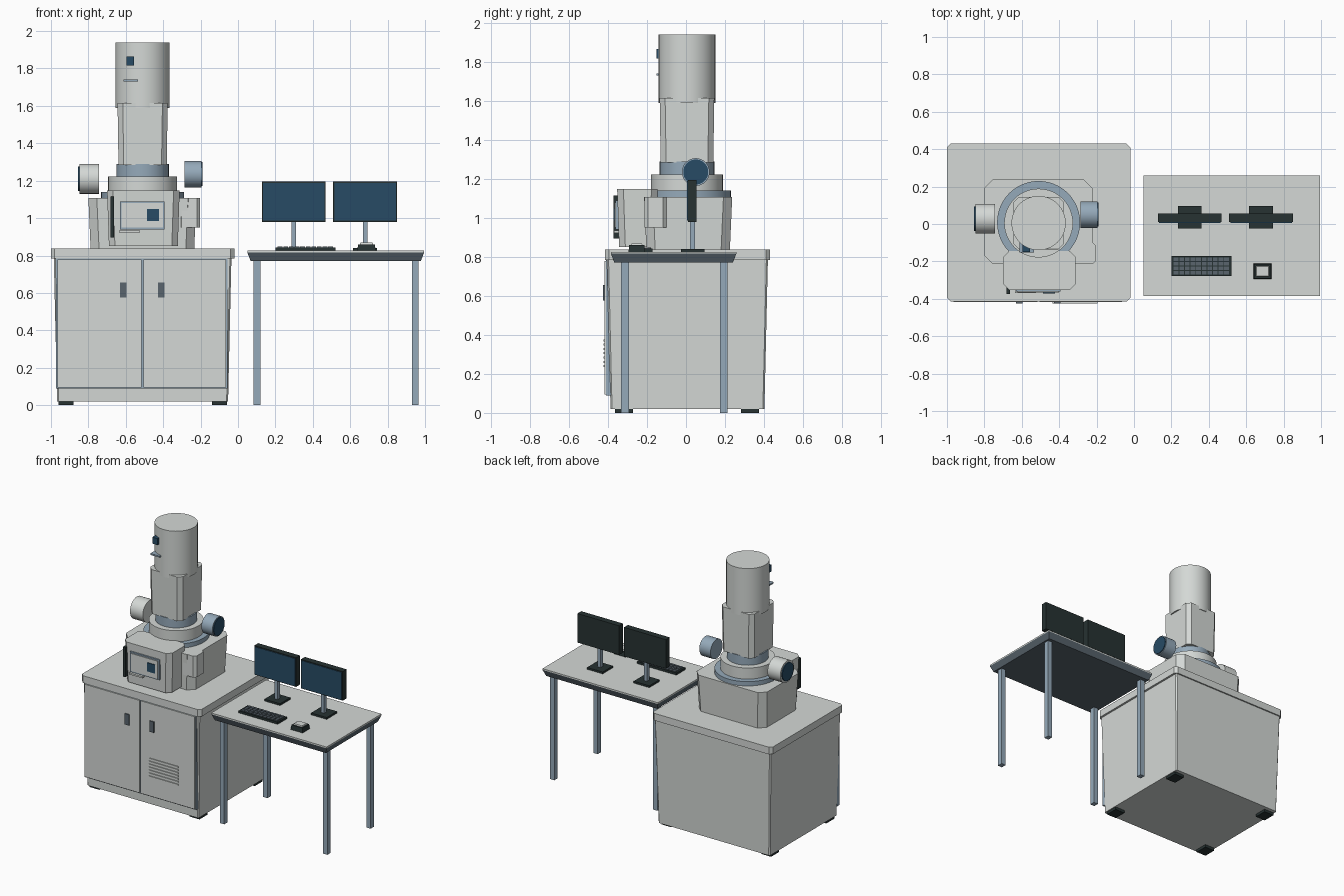
import bpy, bmesh, math
from mathutils import Matrix, Vector

if "Cube" in bpy.data.objects:
    bpy.data.objects.remove(bpy.data.objects["Cube"])


def colour(name, rgb):
    m = bpy.data.materials.new(name)
    m.use_nodes = True
    m.diffuse_color = (*rgb, 1)
    m.node_tree.nodes["Principled BSDF"].inputs["Base Color"].default_value = (*rgb, 1)
    return m


LIGHT = colour("light grey", (0.66, 0.69, 0.67))
STEEL = colour("steel blue", (0.30, 0.40, 0.49))
NAVY = colour("navy", (0.02, 0.07, 0.13))
BLACK = colour("charcoal", (0.02, 0.032, 0.032))
SLATE = colour("slate", (0.10, 0.13, 0.155))


def finish(name, bm, *mats):
    bmesh.ops.recalc_face_normals(bm, faces=bm.faces)
    me = bpy.data.meshes.new(name)
    bm.to_mesh(me)
    bm.free()
    for m in mats:
        me.materials.append(m)
    ob = bpy.data.objects.new(name, me)
    bpy.context.collection.objects.link(ob)
    return ob


def block(name, mat, x, y, z, chamfer=0, foot=0, head=0, face=None):
    """Box over ranges x, y, z; foot/head pull in the lower/upper rim, chamfer cuts upright edges.
    face = (direction, material) recolours the faces turned that way."""
    bm = bmesh.new()
    bmesh.ops.create_cube(bm, size=1)
    if chamfer:
        upright = [e for e in bm.edges if abs(e.verts[0].co.z - e.verts[1].co.z) > 0.5]
    for v in bm.verts:
        inset = foot if v.co.z < 0 else head
        for i, (lo, hi) in enumerate((x, y, z)):
            side = 1 if v.co[i] > 0 else -1
            v.co[i] = (hi if side > 0 else lo) - (side * inset if i < 2 else 0)
    if chamfer:
        bmesh.ops.bevel(bm, geom=upright, offset=chamfer, segments=1, affect='EDGES')
    mats = [mat]
    if face:
        mats.append(face[1])
        bm.normal_update()
        for f in bm.faces:
            f.material_index = int(f.normal.dot(Vector(face[0])) > 0.9)
    return finish(name, bm, *mats)


def drum(name, mat, centre, radius, length, axis='Z', sides=48):
    """Smooth-sided cylinder centred on a point."""
    bm = bmesh.new()
    turn = Matrix.Rotation(math.pi / 2, 4, 'Y') if axis == 'X' else Matrix()
    bmesh.ops.create_cone(bm, cap_ends=True, segments=sides, radius1=radius, radius2=radius,
                          depth=length, matrix=Matrix.Translation(centre) @ turn)
    for f in bm.faces:
        f.smooth = True
    ob = finish(name, bm, mat)
    ob.data.set_sharp_from_angle(angle=math.radians(35))
    return ob


def span(mid, half):
    return (mid - half, mid + half)


CX, CY = -0.51, 0.005

# Cabinet: tapered body, worktop and feet
block("cabinet_body", LIGHT, (-0.985, -0.035), (-0.405, 0.42), (0.02, 0.79), 0.008, foot=0.018)
block("cabinet_top", LIGHT, (-1.0, -0.02), (-0.415, 0.43), (0.785, 0.838), 0.02)
for i, fx in enumerate((-0.92, -0.10)):
    for j, fy in enumerate((-0.318, 0.328)):
        block(f"cabinet_foot_{i}_{j}", BLACK, span(fx, 0.04), span(fy, 0.047), (0, 0.022))

# Cabinet doors with handles and a slatted vent
block("door_frame", STEEL, (-0.972, -0.056), (-0.409, -0.38), (0.088, 0.786))
for side, x in (("right", (-0.965, -0.515)), ("left", (-0.505, -0.063))):
    block(f"{side}_door", LIGHT, x, (-0.418, -0.40), (0.095, 0.78))
for side, x in (("right", -0.613), ("left", -0.41)):
    block(f"{side}_door_handle", SLATE, span(x, 0.018), (-0.426, -0.417), (0.575, 0.655))
for i in range(7):
    z = 0.24 + i * 0.022
    block(f"vent_slat_{i}", LIGHT, (-0.435, -0.195), (-0.424, -0.417), span(z, 0.005))

# Specimen chamber, side port and front drawer
block("chamber", LIGHT, (-0.80, -0.222), (-0.215, 0.237), (0.836, 1.108), 0.045, foot=0.012)
block("side_port", LIGHT, (-0.32, -0.202), (-0.212, -0.10), (0.95, 1.108), 0.018)
block("front_drawer", LIGHT, (-0.70, -0.312), (-0.353, -0.145), (0.85, 1.148), 0.032, foot=0.01)
block("drawer_grip", BLACK, (-0.682, -0.662), (-0.373, -0.33), (0.895, 1.115))
block("panel_frame", STEEL, (-0.632, -0.392), (-0.361, -0.34), (0.94, 1.09))
block("panel", LIGHT, (-0.622, -0.402), (-0.366, -0.355), (0.95, 1.08))
block("panel_window", NAVY, (-0.487, -0.422), (-0.371, -0.362), (0.985, 1.05))
block("drawer_latch", LIGHT, (-0.635, -0.525), (-0.37, -0.34), (0.923, 0.935))

# Column: stacked rings, chamfered shaft and head
drum("base_ring", STEEL, (CX, 0.008, 1.122), 0.222, 0.036)
drum("collar", LIGHT, (CX, CY, 1.18), 0.184, 0.084)
drum("neck", STEEL, (CX, CY, 1.255), 0.14, 0.07)
block("column_shaft", LIGHT, span(CX, 0.134), span(CY, 0.14), (1.285, 1.615), 0.028, foot=0.005)
drum("column_head", LIGHT, (CX, CY, 1.765), 0.145, 0.35, sides=64)
block("head_display", NAVY, (-0.597, -0.555), (-0.15, -0.11), (1.817, 1.865))
block("head_bar", STEEL, (-0.612, -0.535), (-0.152, -0.10), (1.73, 1.741))

# Side detectors with dark end caps
drum("right_detector", LIGHT, (-0.796, 0.028, 1.21), 0.08, 0.105, 'X')
drum("right_detector_cap", NAVY, (-0.851, 0.028, 1.21), 0.066, 0.01, 'X')
drum("left_detector", STEEL, (-0.24, 0.05, 1.235), 0.071, 0.09, 'X')
drum("left_detector_cap", NAVY, (-0.194, 0.05, 1.235), 0.064, 0.01, 'X')

# Desk: thin light top over a tapered skirt, square legs
block("desk_top", LIGHT, (0.05, 0.995), (-0.385, 0.258), (0.816, 0.826))
block("desk_skirt", SLATE, (0.05, 0.995), (-0.385, 0.258), (0.77, 0.816), foot=0.018)
for i, lx in enumerate((0.102, 0.947)):
    for j, ly in enumerate((-0.313, 0.194)):
        block(f"desk_leg_{i}_{j}", STEEL, span(lx, 0.018), span(ly, 0.02), (0, 0.775))

# Monitors
for side, mx in (("right", 0.298), ("left", 0.68)):
    block(f"{side}_monitor_base", BLACK, span(mx, 0.064), (-0.025, 0.095), (0.825, 0.84))
    block(f"{side}_monitor_pole", STEEL, span(mx, 0.012), (0.02, 0.046), (0.835, 1.0))
    block(f"{side}_monitor", BLACK, span(mx, 0.171), (0.01, 0.055), (0.98, 1.195))
    block(f"{side}_screen", NAVY, span(mx, 0.165), (0.006, 0.012), (0.986, 1.189))

# Keyboard with a grid of keys
block("keyboard", BLACK, (0.20, 0.52), (-0.278, -0.172), (0.825, 0.842))
for row in range(4):
    for col in range(10):
        block(f"key_{row}_{col}", SLATE, span(0.225 + col * 0.03, 0.0125),
              span(-0.261 + row * 0.024, 0.0095), (0.84, 0.848))

# Mouse
block("mouse_body", BLACK, (0.638, 0.736), (-0.295, -0.21), (0.825, 0.86), head=0.004)
block("mouse_top", LIGHT, (0.65, 0.724), (-0.283, -0.222), (0.855, 0.869), head=0.004)
